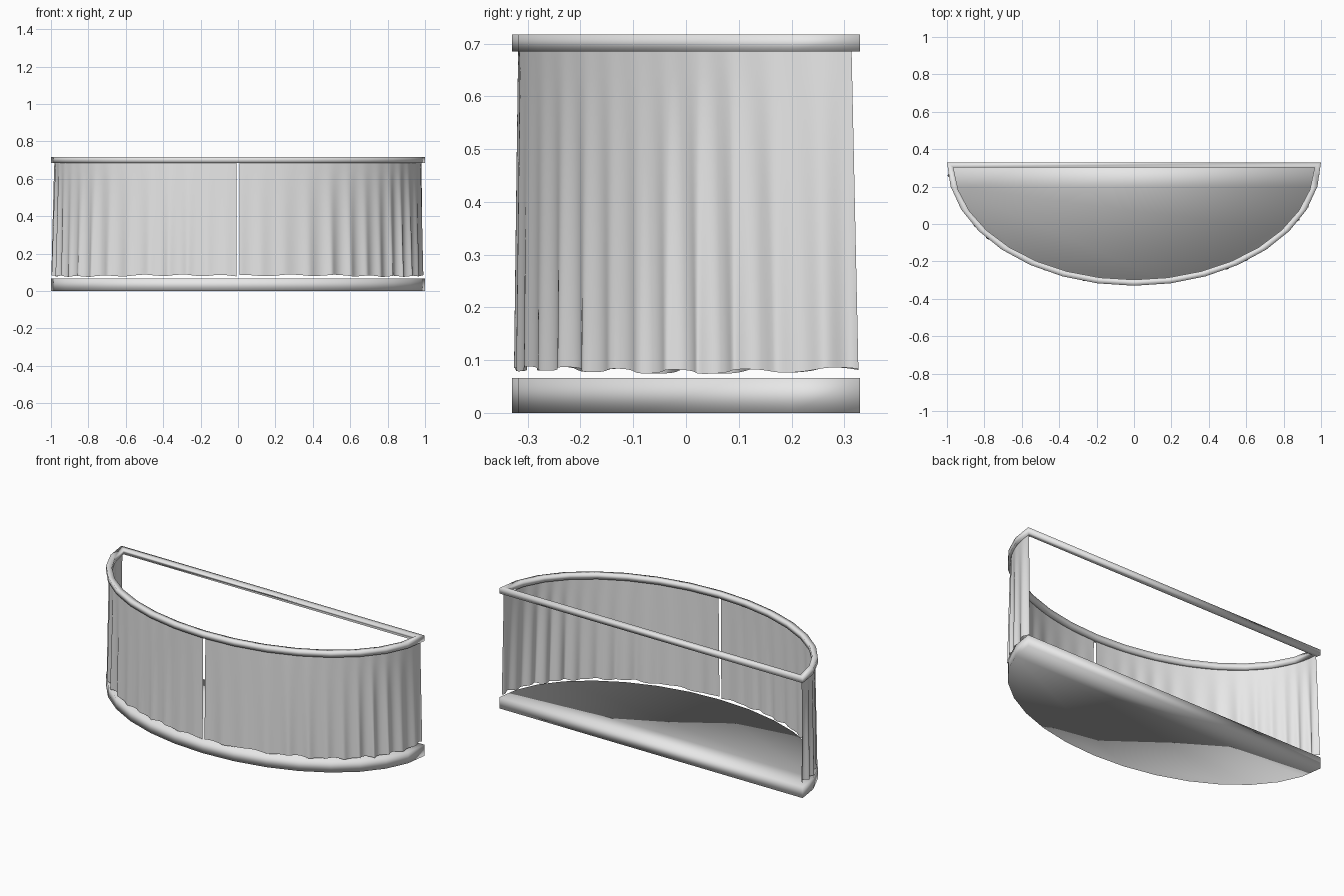
import bpy
import bmesh
from math import sin, cos, pi, asin

cube = bpy.data.objects.get("Cube")
if cube:
    bpy.data.objects.remove(cube, do_unlink=True)

BACK = 0.33          # y of the straight back edge
SEGMENTS = 16        # sides of the curved front

grey = bpy.data.materials.new("light grey")
grey.use_nodes = True
grey.diffuse_color = (0.8, 0.8, 0.8, 1)
grey.node_tree.nodes["Principled BSDF"].inputs["Base Color"].default_value = (0.8, 0.8, 0.8, 1)


def finish(bm, name):
    """Turn a bmesh into a smooth-shaded object."""
    for face in bm.faces:
        face.smooth = True
    mesh = bpy.data.meshes.new(name)
    bm.to_mesh(mesh)
    bm.free()
    mesh.materials.append(grey)
    obj = bpy.data.objects.new(name, mesh)
    bpy.context.collection.objects.link(obj)
    return obj


def half_ellipse(a, b, inset=0.0):
    """Points of the bowed front, cut off by the straight back edge."""
    start = asin(inset / b)
    angles = [start + (pi - 2 * start) * i / SEGMENTS for i in range(SEGMENTS + 1)]
    return [(-a * cos(t), BACK - b * sin(t)) for t in angles]


def ring(bm, points, z):
    return [bm.verts.new((x, y, z)) for x, y in points]


def bridge(bm, first, second):
    n = len(first)
    for i in range(n):
        j = (i + 1) % n
        bm.faces.new((first[i], first[j], second[j], second[i]))


# Stage base: a solid half-ellipse slab
outer = half_ellipse(1.0, 0.66)
bm = bmesh.new()
low, high = ring(bm, outer, 0), ring(bm, outer, 0.066)
bridge(bm, low, high)
bm.faces.new(high)
bm.faces.new(low[::-1])
bmesh.ops.recalc_face_normals(bm, faces=bm.faces)
finish(bm, "stage_base")

# Curtain rail: a square bar around the same outline
inner = half_ellipse(0.967, 0.628, 0.027)
bm = bmesh.new()
loops = [ring(bm, outer, 0.685), ring(bm, outer, 0.717),
         ring(bm, inner, 0.717), ring(bm, inner, 0.685)]
for k in range(4):
    bridge(bm, loops[k], loops[(k + 1) % 4])
bmesh.ops.recalc_face_normals(bm, faces=bm.faces)
finish(bm, "curtain_rail")


def curtain(name, side):
    """One hanging half: u runs from the centre gap to the back, v from top to hem."""
    cols, rows = 180, 12
    bm = bmesh.new()
    grid = []
    for r in range(rows + 1):
        v = r / rows
        line = []
        for c in range(cols + 1):
            u = c / cols
            # Pleats deepen towards the hem and towards the sides
            phase = 26 * pi * u + 1.3 * sin(9 * u + side) + 0.5 * side
            depth = (0.003 + 0.012 * u ** 0.7) * v ** 0.8 * (0.75 + 0.25 * sin(17 * u + 2 * side))
            fold = depth * sin(phase)
            lean = 0.8 * depth * cos(phase) * (1 - u ** 8)
            t = 0.008 + u * (pi / 2 - 0.008 - 0.025 * (1 - 0.8 * v)) + lean
            x = (0.982 + 0.006 * v + fold) * sin(t)
            y = BACK - (0.648 + 0.005 * v + fold) * cos(t)
            hem = 0.081 + 0.004 * sin(phase * 0.5) + 0.003 * sin(7 * u)
            line.append(bm.verts.new((side * x, y, 0.69 + (hem - 0.69) * v)))
        grid.append(line)
    for r in range(rows):
        for c in range(cols):
            quad = [grid[r][c], grid[r + 1][c], grid[r + 1][c + 1], grid[r][c + 1]]
            bm.faces.new(quad if side > 0 else quad[::-1])
    finish(bm, name)


curtain("left_curtain", 1)
curtain("right_curtain", -1)
